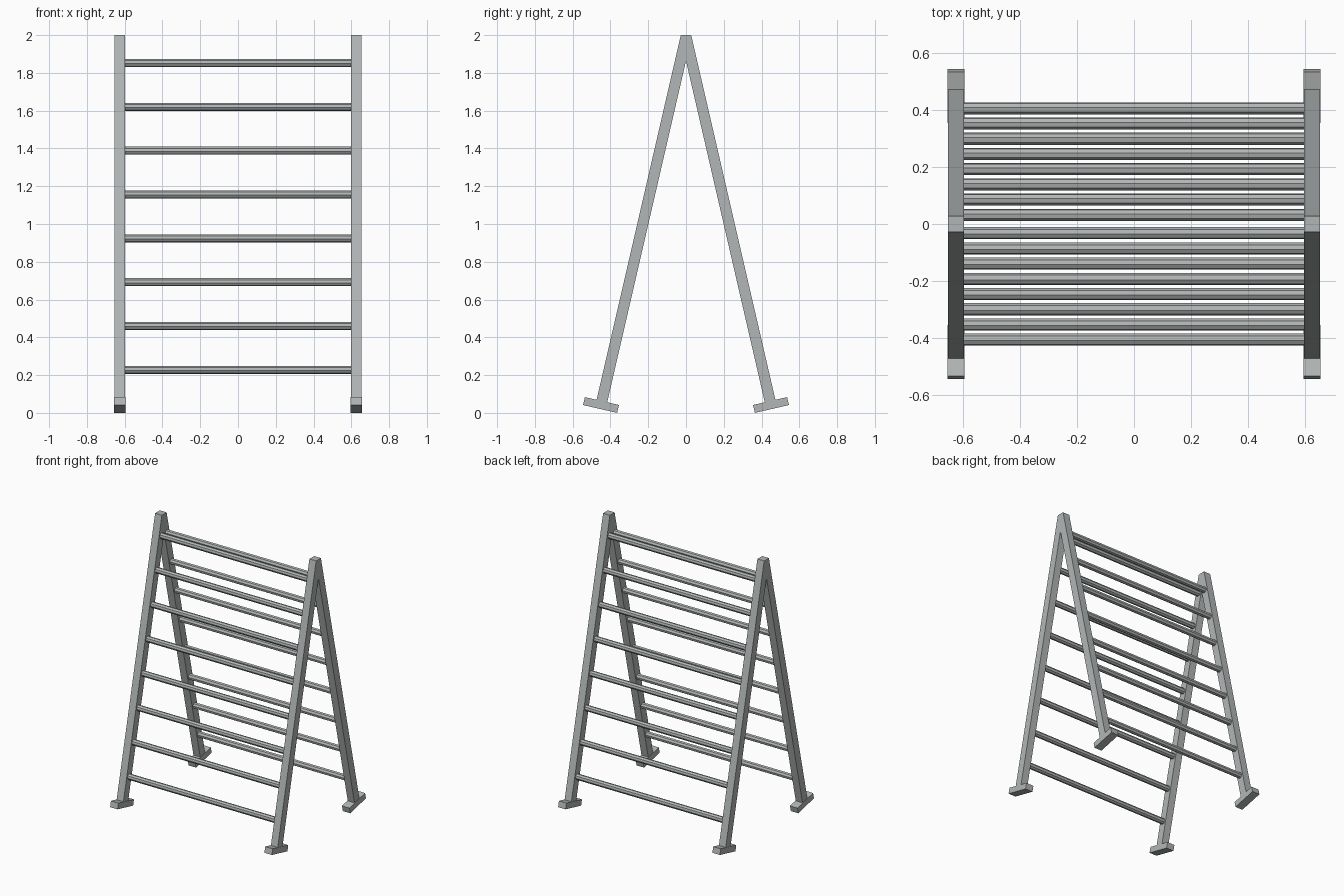
import bpy, bmesh, math
from mathutils import Matrix, Vector

if "Cube" in bpy.data.objects:
    bpy.data.objects.remove(bpy.data.objects["Cube"])

TILT = math.radians(13)      # lean of each leg from vertical
FOOT_Y, FOOT_Z = 0.45, 0.0418
LEG_X, LEG_W = 0.626, 0.055

grey = bpy.data.materials.new("metal grey")
grey.diffuse_color = (0.45, 0.47, 0.47, 1)
grey.use_nodes = True
grey.node_tree.nodes["Principled BSDF"].inputs["Base Color"].default_value = grey.diffuse_color


def finish(name, bm):
    bmesh.ops.recalc_face_normals(bm, faces=bm.faces)
    mesh = bpy.data.meshes.new(name)
    bm.to_mesh(mesh)
    bm.free()
    mesh.materials.append(grey)
    obj = bpy.data.objects.new(name, mesh)
    bpy.context.collection.objects.link(obj)
    return obj


def a_frame(name, x):
    # pointed A outline in the side plane, extruded across x
    h = 0.0288
    oy, oz = FOOT_Y + h * math.cos(TILT), FOOT_Z + h * math.sin(TILT)
    iy, iz = FOOT_Y - h * math.cos(TILT), FOOT_Z - h * math.sin(TILT)
    crotch = iz + iy / math.tan(TILT)
    outline = [(0.0275, 2), (oy, oz), (iy, iz), (0, crotch),
               (-iy, iz), (-oy, oz), (-0.0275, 2)]
    bm = bmesh.new()
    face = bm.faces.new([bm.verts.new((x - LEG_W / 2, y, z)) for y, z in outline])
    ext = bmesh.ops.extrude_face_region(bm, geom=[face])
    verts = [v for v in ext["geom"] if isinstance(v, bmesh.types.BMVert)]
    bmesh.ops.translate(bm, verts=verts, vec=(LEG_W, 0, 0))
    bmesh.ops.triangulate(bm, faces=[f for f in bm.faces if len(f.verts) > 4])
    finish(name, bm)


def foot(name, x, side):
    bm = bmesh.new()
    m = (Matrix.Translation((x, side * FOOT_Y, FOOT_Z))
         @ Matrix.Rotation(side * TILT, 4, 'X')
         @ Matrix.Diagonal((0.061, 0.185, 0.043, 1)))
    bmesh.ops.create_cube(bm, size=1, matrix=m)
    finish(name, bm)


def rung(name, side, z):
    # eight-sided bar, turned to follow the lean of the legs
    y = side * (FOOT_Y - (z - FOOT_Z) * math.tan(TILT))
    bm = bmesh.new()
    m = (Matrix.Translation((0, y, z))
         @ Matrix.Rotation(side * TILT, 4, 'X')
         @ Matrix.Rotation(math.pi / 2, 4, 'Y')
         @ Matrix.Rotation(math.pi / 8, 4, 'Z'))
    bmesh.ops.create_cone(bm, cap_ends=True, segments=8, radius1=0.0215,
                          radius2=0.0215, depth=1.21, matrix=m)
    finish(name, bm)


# Side frames and feet
for sx, label in ((-1, "left"), (1, "right")):
    a_frame(f"{label}_side_frame", sx * LEG_X)
    for sy, end in ((-1, "front"), (1, "back")):
        foot(f"{end}_{label}_foot", sx * LEG_X, sy)

# Eight rungs on each slope
for sy, end in ((-1, "front"), (1, "back")):
    for i in range(8):
        rung(f"{end}_rung_{i + 1}", sy, 0.228 + i * 0.232)
